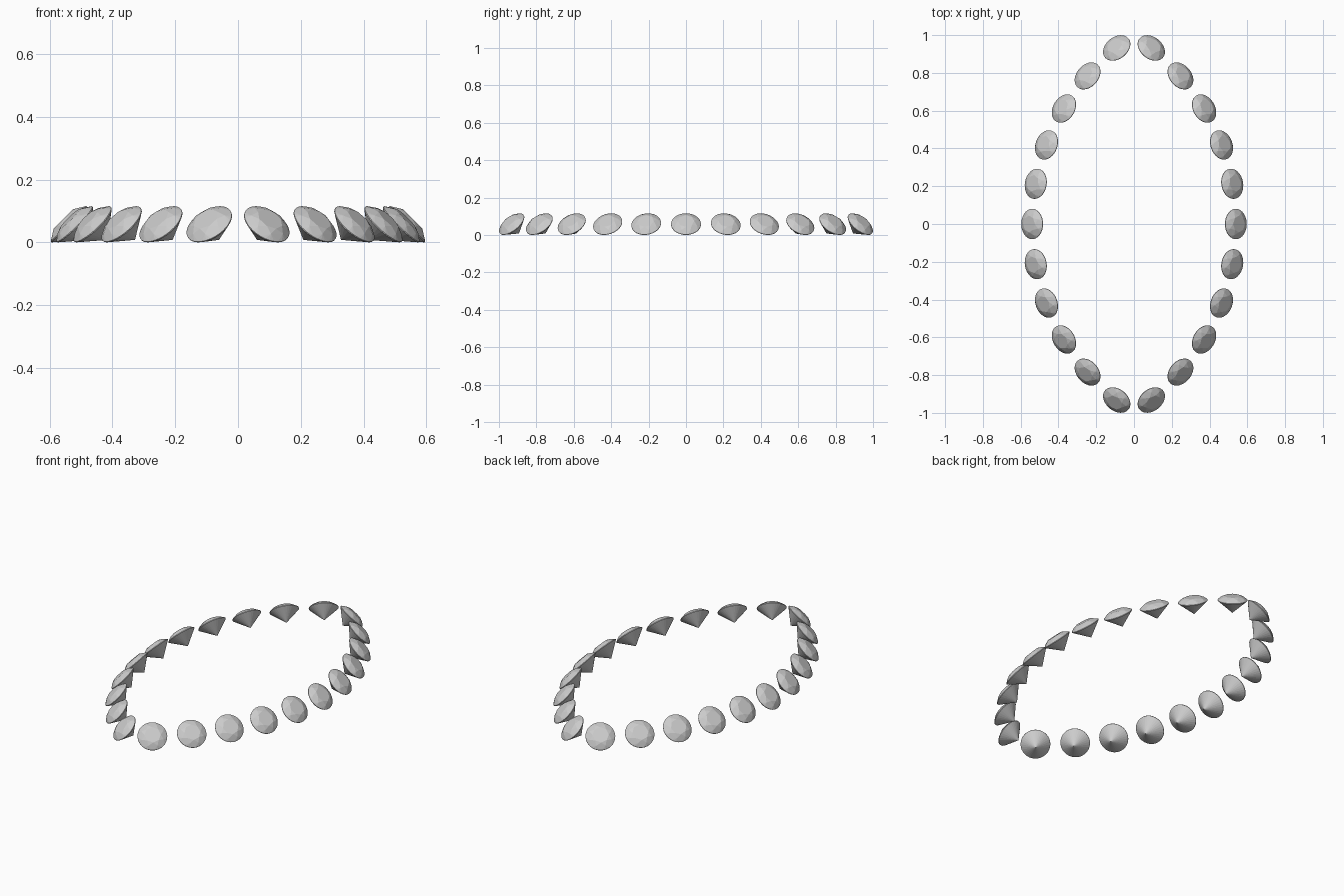
import bpy, bmesh, math
from mathutils import Vector, Matrix

if "Cube" in bpy.data.objects:
    bpy.data.objects.remove(bpy.data.objects["Cube"])

R = 0.08            # girdle radius of one stone
TILT = math.radians(45)


def ring(radius, z, count, offset=0.0):
    return [Vector((radius * math.cos(2 * math.pi * (i + offset) / count),
                    radius * math.sin(2 * math.pi * (i + offset) / count), z))
            for i in range(count)]


# One brilliant-cut stone: table, crown points, girdle band and culet, wrapped in a hull
def gem_mesh():
    bm = bmesh.new()
    pts = (ring(0.55 * R, 0.32 * R, 8)
           + ring(0.79 * R, 0.21 * R, 8, 0.5)
           + ring(R, 0.04 * R, 32)
           + ring(R, 0.0, 32)
           + [Vector((0, 0, -0.86 * R))])
    for p in pts:
        bm.verts.new(p)
    bmesh.ops.convex_hull(bm, input=bm.verts[:])
    bmesh.ops.dissolve_limit(bm, angle_limit=math.radians(0.5),
                             verts=bm.verts[:], edges=bm.edges[:])
    bmesh.ops.recalc_face_normals(bm, faces=bm.faces[:])
    mesh = bpy.data.meshes.new("gem")
    bm.to_mesh(mesh)
    bm.free()
    return mesh


# Stones follow two mirrored circular arcs that form a pointed oval
ARC_R = 1.193
HALF = math.radians(51.3)
STONES = 11
SIDE_X = 0.538
gem = gem_mesh()

for side, name in ((1, "right"), (-1, "left")):
    for i in range(STONES):
        a = HALF * (2 * i / (STONES - 1) - 1)
        out = Vector((side * math.cos(a), math.sin(a), 0))
        pos = Vector((side * (SIDE_X - ARC_R * (1 - math.cos(a))),
                      ARC_R * math.sin(a), R * math.sin(TILT)))
        # Table faces outward and upward
        axis = out * math.sin(TILT) + Vector((0, 0, math.cos(TILT)))
        tangent = Vector((0, 0, 1)).cross(out)
        x_dir = tangent.cross(axis)
        rot = Matrix((x_dir, tangent, axis)).transposed().to_4x4()
        stone = bpy.data.objects.new(f"gem_{name}_{i + 1}", gem)
        stone.matrix_world = Matrix.Translation(pos) @ rot
        bpy.context.collection.objects.link(stone)
